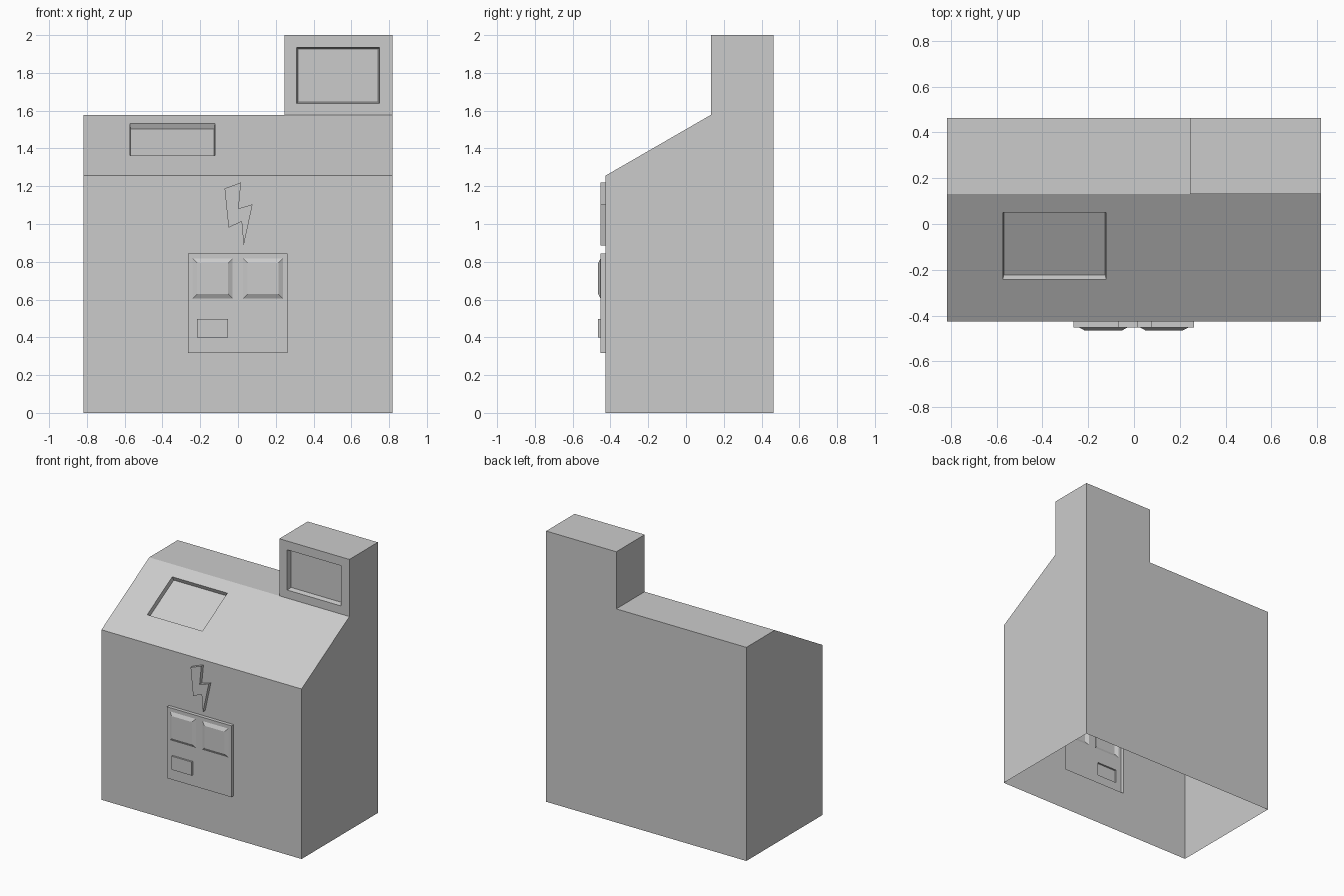
import bpy, bmesh
from math import copysign
from mathutils import Vector

if "Cube" in bpy.data.objects:
    bpy.data.objects.remove(bpy.data.objects["Cube"])

W, FRONT, RIDGE, BACK = 0.818, -0.426, 0.132, 0.464   # half width and depth stations
EAVE, LOW, TOP, TX = 1.256, 1.578, 2.0, 0.245         # heights, tower left side

# Planes: (u, v) on the surface, d outwards
slope_dir = Vector((0, RIDGE - FRONT, LOW - EAVE)).normalized()
slope_out = Vector((0, -slope_dir.z, slope_dir.y))
slope_len = Vector((RIDGE - FRONT, LOW - EAVE)).length


def front(u, v, d=0):
    return Vector((u, FRONT - d, v))


def tower(u, v, d=0):
    return Vector((u, RIDGE - d, v))


def slope(u, v, d=0):
    return Vector((u, FRONT, EAVE)) + slope_dir * v + slope_out * d


def rect(u0, u1, v0, v1):
    return [(u0, v0), (u1, v0), (u1, v1), (u0, v1)]


def fill(bm, loops):
    """Flat face from an outer loop and optional hole loops."""
    rings = [[bm.verts.new(p) for p in loop] for loop in loops]
    if len(rings) == 1:
        bm.faces.new(rings[0])
        return
    edges = [bm.edges.new((r[i - 1], r[i])) for r in rings for i in range(len(r))]
    bmesh.ops.triangle_fill(bm, use_beauty=True, use_dissolve=False, edges=edges)


def finish(name, bm, flip=False):
    bmesh.ops.remove_doubles(bm, verts=bm.verts, dist=1e-4)
    bmesh.ops.recalc_face_normals(bm, faces=bm.faces)
    if flip:
        bmesh.ops.reverse_faces(bm, faces=bm.faces)
    mesh = bpy.data.meshes.new(name)
    bm.to_mesh(mesh)
    bm.free()
    bpy.context.collection.objects.link(bpy.data.objects.new(name, mesh))


def step(name, place, loop, d0, d1, inset=0, holes=()):
    """Raised or sunken area: side walls plus a cap, open towards the cabinet."""
    cu = sum(p[0] for p in loop) / len(loop)
    cv = sum(p[1] for p in loop) / len(loop)
    base = [place(u, v, d0) for u, v in loop]
    cap = [place(u - copysign(inset, u - cu), v - copysign(inset, v - cv), d1)
           for u, v in loop]
    bm = bmesh.new()
    for i in range(len(loop)):
        fill(bm, [[base[i - 1], base[i], cap[i], cap[i - 1]]])
    fill(bm, [cap] + [[place(u, v, d1) for u, v in h] for h in holes])
    finish(name, bm, flip=d1 < d0)


# Outlines of the details
panel = rect(-0.264, 0.262, 0.318, 0.845)
buttons = {"button_left": rect(-0.24, -0.028, 0.605, 0.818),
           "button_right": rect(0.026, 0.238, 0.605, 0.818)}
slot = rect(-0.218, -0.053, 0.398, 0.498)
bolt = [(-0.071, 1.188), (0.016, 1.22), (0.003, 1.082), (0.077, 1.104),
        (0.03, 0.886), (0.019, 1.013), (-0.05, 0.981)]
desk_screen = rect(-0.573, -0.122, 0.213, 0.55)
tower_screen = rect(0.31, 0.75, 1.638, 1.935)

# Cabinet: thin shell, open underneath
bm = bmesh.new()
side = [(FRONT, 0), (FRONT, EAVE), (RIDGE, LOW)]
fill(bm, [[(-W, y, z) for y, z in side + [(BACK, LOW), (BACK, 0)]]])
fill(bm, [[(W, y, z) for y, z in side + [(RIDGE, TOP), (BACK, TOP), (BACK, 0)]]])
fill(bm, [[(x, BACK, z) for x, z in
           [(-W, 0), (W, 0), (W, TOP), (TX, TOP), (TX, LOW), (-W, LOW)]]])
fill(bm, [[(x, y, LOW) for x, y in rect(-W, TX, RIDGE, BACK)]])
fill(bm, [[(x, y, TOP) for x, y in rect(TX, W, RIDGE, BACK)]])
fill(bm, [[(TX, y, z) for y, z in rect(RIDGE, BACK, LOW, TOP)]])
for place, loops in (
        (front, [rect(-W, W, 0, EAVE), panel, bolt]),
        (slope, [[(-W, 0), (W, 0), (W, slope_len), (TX, slope_len), (-W, slope_len)],
                 desk_screen]),
        (tower, [rect(TX, W, LOW, TOP), tower_screen])):
    fill(bm, [[place(u, v) for u, v in loop] for loop in loops])
finish("cabinet", bm)

# Recessed screens
step("desk_screen", slope, desk_screen, 0, -0.03, 0.004)
step("tower_screen", tower, tower_screen, 0, -0.035, 0.008)

# Front details
step("lightning_emblem", front, bolt, 0, 0.026)
step("control_panel", front, panel, 0, 0.026, holes=[*buttons.values(), slot])
for name, outline in buttons.items():
    step(name, front, outline, 0.026, 0.039, 0.024)
step("small_button", front, slot, 0.026, 0.039)
